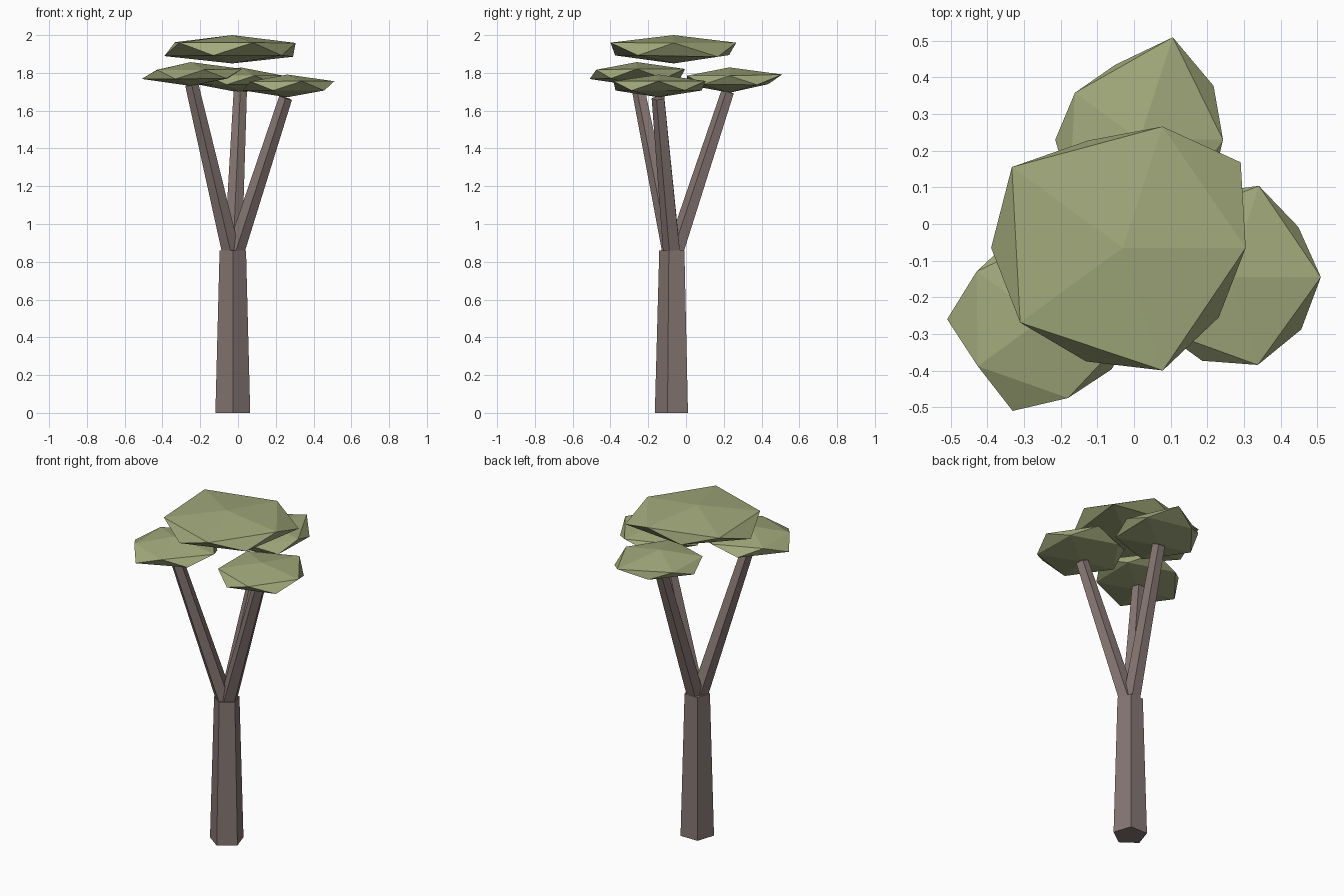
import bpy, bmesh, math
from mathutils import Vector, Matrix

if "Cube" in bpy.data.objects:
    bpy.data.objects.remove(bpy.data.objects["Cube"])


def material(name, rgb):
    m = bpy.data.materials.new(name)
    m.diffuse_color = (*rgb, 1)
    m.use_nodes = True
    m.node_tree.nodes["Principled BSDF"].inputs["Base Color"].default_value = m.diffuse_color
    return m


BARK = material("bark", (0.24, 0.185, 0.17))
LEAF = material("leaf", (0.36, 0.40, 0.20))


def finish(bm, name, mat):
    bmesh.ops.recalc_face_normals(bm, faces=bm.faces)
    me = bpy.data.meshes.new(name)
    bm.to_mesh(me)
    bm.free()
    me.materials.append(mat)
    ob = bpy.data.objects.new(name, me)
    bpy.context.collection.objects.link(ob)
    return ob


def limb(name, start, end, r1, r2, spin=0.0):
    """Five-sided tapered limb between two points."""
    a, b = Vector(start), Vector(end)
    d = b - a
    turn = Vector((0, 0, 1)).rotation_difference(d).to_matrix().to_4x4()
    mat = Matrix.Translation((a + b) / 2) @ turn @ Matrix.Rotation(spin, 4, 'Z')
    bm = bmesh.new()
    bmesh.ops.create_cone(bm, cap_ends=True, segments=5, radius1=r1, radius2=r2,
                          depth=d.length, matrix=mat)
    # put one corner towards the front
    finish(bm, name, BARK)


def clump(name, centre, half_height, upper, lower):
    """Flattened icosahedron; upper / lower give the radius of each ring corner."""
    bm = bmesh.new()
    top = bm.verts.new((0, 0, half_height))
    bottom = bm.verts.new((0, 0, -half_height))

    def ring(radii, offset, side):
        out = []
        for i, r in enumerate(radii):
            a = math.radians(72 * i + offset)
            out.append(bm.verts.new((r * math.cos(a), r * math.sin(a), side * r * 0.1)))
        return out

    up, low = ring(upper, 0, 1), ring(lower, 36, -1)
    for i in range(5):
        j = (i + 1) % 5
        bm.faces.new((top, up[i], up[j]))
        bm.faces.new((up[i], low[i], up[j]))
        bm.faces.new((up[j], low[i], low[j]))
        bm.faces.new((bottom, low[j], low[i]))
    finish(bm, name, LEAF).location = centre


# Trunk: pentagon with a corner facing the front
bm = bmesh.new()
rings = []
for r, z in ((0.097, 0), (0.0736, 0.86)):
    rings.append([bm.verts.new((-0.0275 + r * math.sin(math.tau * i / 5),
                                -0.068 - r * math.cos(math.tau * i / 5), z))
                  for i in range(5)])
for i in range(5):
    j = (i + 1) % 5
    bm.faces.new((rings[0][i], rings[0][j], rings[1][j], rings[1][i]))
bm.faces.new(rings[0])
bm.faces.new(rings[1])
finish(bm, "trunk", BARK)

# Branches
fork = (-0.0275, -0.068, 0.81)
limb("branch_right", fork, (0.252, -0.145, 1.668), 0.050, 0.037, math.pi)
limb("branch_left", fork, (-0.245, -0.255, 1.74), 0.050, 0.037, math.pi)
limb("branch_back", fork, (0.012, 0.224, 1.70), 0.050, 0.037, math.pi)

# Leaf clumps
clump("foliage_top", (-0.03, -0.065, 1.925), 0.075,
      (0.335, 0.348, 0.375, 0.347, 0.352), (0.397, 0.308, 0.36, 0.326, 0.323))
clump("foliage_right", (0.26, -0.145, 1.731), 0.06,
      (0.25, 0.262, 0.24, 0.24, 0.252), (0.233, 0.24, 0.235, 0.24, 0.243))
clump("foliage_left", (-0.25, -0.26, 1.794), 0.063,
      (0.272, 0.268, 0.222, 0.218, 0.226), (0.24, 0.24, 0.26, 0.263, 0.233))
clump("foliage_back", (0.015, 0.23, 1.762), 0.067,
      (0.228, 0.294, 0.218, 0.235, 0.235), (0.25, 0.215, 0.23, 0.24, 0.24))
